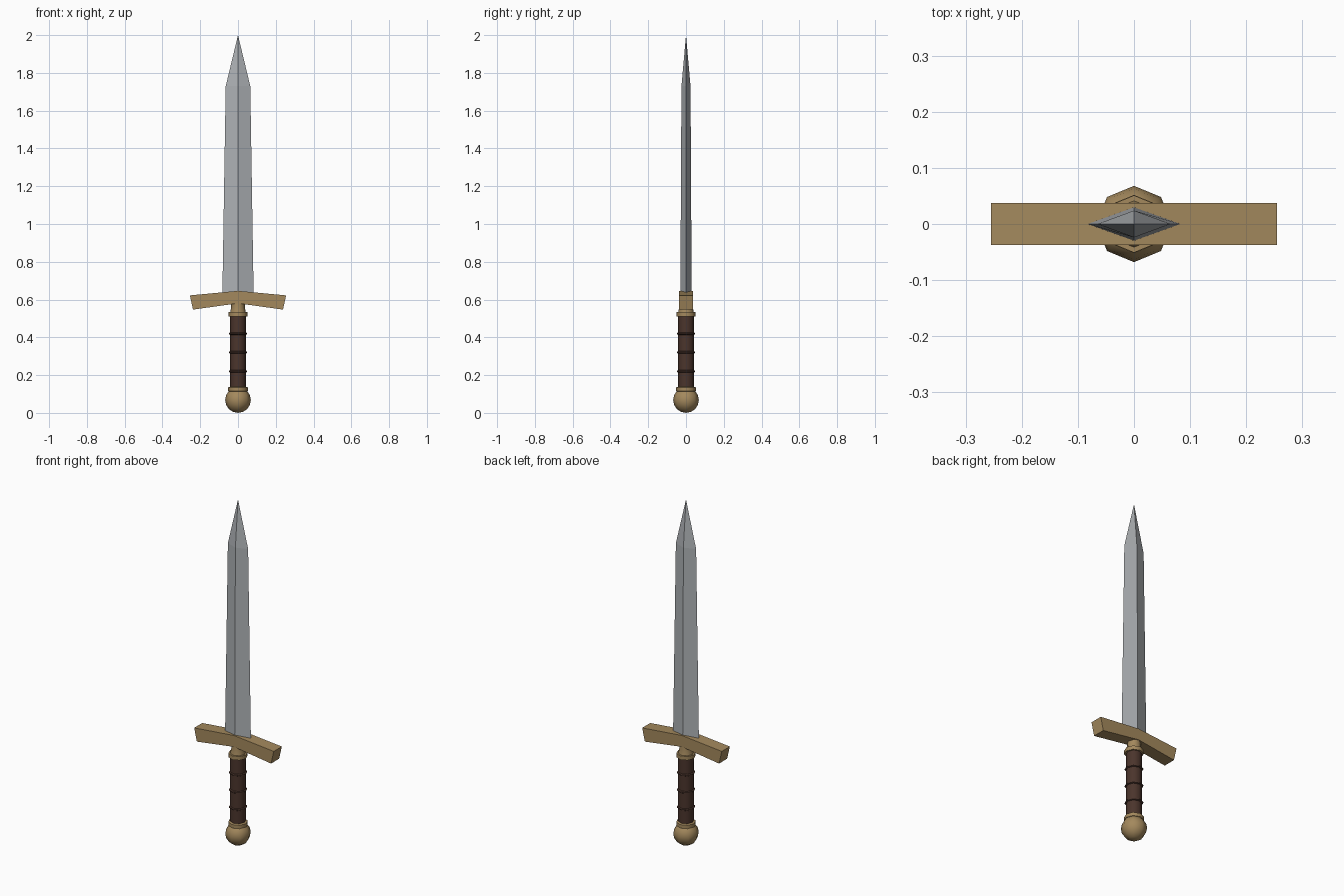
import bpy, bmesh
from math import cos, sin, pi

if "Cube" in bpy.data.objects:
    bpy.data.objects.remove(bpy.data.objects["Cube"])


def material(name, rgb):
    m = bpy.data.materials.new(name)
    m.diffuse_color = (*rgb, 1)
    m.use_nodes = True
    m.node_tree.nodes["Principled BSDF"].inputs["Base Color"].default_value = m.diffuse_color
    return m


STEEL = material("steel", (0.42, 0.44, 0.46))
BRASS = material("brass", (0.37, 0.25, 0.11))
LEATHER = material("leather", (0.07, 0.035, 0.025))


def make(name, bm, mat):
    bmesh.ops.recalc_face_normals(bm, faces=bm.faces)
    me = bpy.data.meshes.new(name)
    bm.to_mesh(me)
    bm.free()
    me.materials.append(mat)
    ob = bpy.data.objects.new(name, me)
    bpy.context.collection.objects.link(ob)
    return ob


def smooth(ob, angle):
    bpy.ops.object.select_all(action='DESELECT')
    ob.select_set(True)
    bpy.context.view_layer.objects.active = ob
    bpy.ops.object.shade_smooth_by_angle(angle=angle)


def lathe(name, profile, mat, sides=8, angle=0.9):
    """Capped turned part from (radius, z) pairs."""
    bm = bmesh.new()
    rings = [[bm.verts.new((r * cos(2 * pi * i / sides), r * sin(2 * pi * i / sides), z))
              for i in range(sides)] for r, z in profile]
    for a, b in zip(rings, rings[1:]):
        for i in range(sides):
            j = (i + 1) % sides
            bm.faces.new((a[i], a[j], b[j], b[i]))
    bm.faces.new(rings[0])
    bm.faces.new(rings[-1])
    smooth(make(name, bm, mat), angle)


# Blade: diamond sections meeting at a point
bm = bmesh.new()
sections = [[bm.verts.new(p + (z,)) for p in ((w, 0), (0, t), (-w, 0), (0, -t))]
            for w, t, z in ((0.083, 0.03, 0.61), (0.065, 0.024, 1.73))]
tip = bm.verts.new((0, 0, 2))
low, high = sections
bm.faces.new(low)
for i in range(4):
    j = (i + 1) % 4
    bm.faces.new((low[i], low[j], high[j], high[i]))
    bm.faces.new((high[i], high[j], tip))
make("blade", bm, STEEL)

# Crossguard: drooping bar extruded front to back
bm = bmesh.new()
outline = ((0, 0.646), (0.255, 0.622), (0.238, 0.547), (0, 0.58), (-0.238, 0.547), (-0.255, 0.622))
front, back = [[bm.verts.new((x, y, z)) for x, z in outline] for y in (-0.037, 0.037)]
for f in (front, back):
    bm.faces.new((f[0], f[1], f[2], f[3]))
    bm.faces.new((f[3], f[4], f[5], f[0]))
for i in range(6):
    j = (i + 1) % 6
    bm.faces.new((front[i], front[j], back[j], back[i]))
make("crossguard", bm, BRASS)

# Handle fittings and grip
lathe("guard_neck", [(0.042, 0.53), (0.036, 0.56), (0.036, 0.595)], BRASS)
lathe("upper_collar", [(0.051, 0.511), (0.051, 0.533)], BRASS)
lathe("grip", [(0.042, 0.13), (0.042, 0.515)], LEATHER)
lathe("lower_collar", [(0.042, 0.139), (0.052, 0.135), (0.052, 0.115), (0.042, 0.11)], BRASS)
for k in range(3):
    z = 0.22 + 0.1 * k
    lathe(f"grip_ring_{k + 1}", [(0.041, z - 0.007), (0.048, z - 0.003),
                                 (0.048, z + 0.003), (0.041, z + 0.007)], LEATHER)

# Pommel
bm = bmesh.new()
bmesh.ops.create_uvsphere(bm, u_segments=8, v_segments=8, radius=0.068)
bmesh.ops.translate(bm, verts=bm.verts, vec=(0, 0, 0.068))
smooth(make("pommel", bm, BRASS), 0.9)
